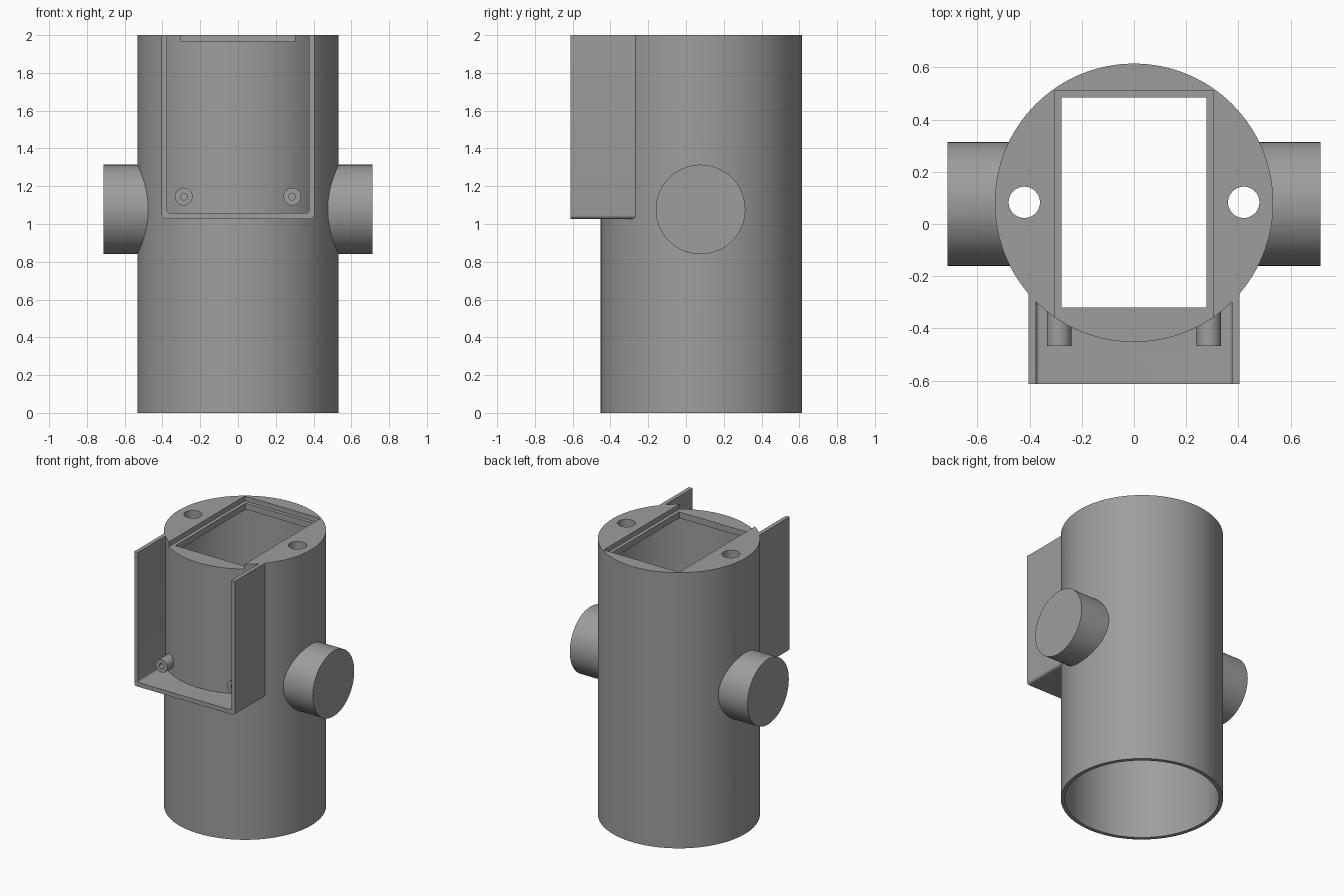
import bpy, bmesh, math
from mathutils import Matrix, Vector

if "Cube" in bpy.data.objects:
    bpy.data.objects.remove(bpy.data.objects["Cube"])

CY = 0.081          # y of the tube axis
grey = bpy.data.materials.new("mid grey")
grey.diffuse_color = (0.34, 0.34, 0.34, 1)
grey.use_nodes = True
grey.node_tree.nodes["Principled BSDF"].inputs["Base Color"].default_value = grey.diffuse_color


def add_object(name, bm):
    bmesh.ops.recalc_face_normals(bm, faces=bm.faces)
    me = bpy.data.meshes.new(name)
    bm.to_mesh(me)
    bm.free()
    me.materials.append(grey)
    ob = bpy.data.objects.new(name, me)
    bpy.context.collection.objects.link(ob)
    return ob


def cylinder(name, radius, start, end, segments=48):
    """Solid cylinder between two points."""
    a, b = Vector(start), Vector(end)
    rot = (b - a).to_track_quat('Z', 'Y').to_matrix().to_4x4()
    bm = bmesh.new()
    bmesh.ops.create_cone(bm, cap_ends=True, segments=segments, radius1=radius,
                          radius2=radius, depth=(b - a).length,
                          matrix=Matrix.Translation((a + b) / 2) @ rot)
    return add_object(name, bm)


def box(name, lo, hi):
    lo, hi = Vector(lo), Vector(hi)
    bm = bmesh.new()
    bmesh.ops.create_cube(bm, size=1, matrix=Matrix.Translation((lo + hi) / 2)
                          @ Matrix.Diagonal((*(hi - lo), 1)))
    return add_object(name, bm)


def tray_block(name, half, z0, z1, y0, y1, r):
    """Block with rounded lower corners, extruded along y."""
    pts = [(half, z1), (-half, z1)]
    for cx, a0 in ((-half + r, math.pi), (half - r, 1.5 * math.pi)):
        for i in range(7):
            a = a0 + i * math.pi / 12
            pts.append((cx + r * math.cos(a), z0 + r + r * math.sin(a)))
    bm = bmesh.new()
    face = bm.faces.new([bm.verts.new((x, y0, z)) for x, z in pts])
    ext = bmesh.ops.extrude_face_region(bm, geom=[face])
    verts = [g for g in ext["geom"] if isinstance(g, bmesh.types.BMVert)]
    bmesh.ops.translate(bm, vec=(0, y1 - y0, 0), verts=verts)
    return add_object(name, bm)


def combine(target, tool, operation):
    mod = target.modifiers.new("bool", 'BOOLEAN')
    mod.operation, mod.object, mod.solver = operation, tool, 'EXACT'
    bpy.context.view_layer.objects.active = target
    bpy.ops.object.modifier_apply(modifier=mod.name)
    bpy.data.objects.remove(tool, do_unlink=True)


# Main tube, solid at first
body = cylinder("tube_housing", 0.533, (0, CY, 0), (0, CY, 2), 128)

# Open-fronted bracket with side walls and floor
bracket = tray_block("bracket", 0.404, 1.027, 2.0, -0.612, -0.1, 0.02)
combine(bracket, tray_block("bracket_cutter", 0.375, 1.058, 2.2, -0.8, 0.1, 0.014),
        'DIFFERENCE')
combine(body, bracket, 'UNION')

# Side pegs and screw bosses
for s in (-1, 1):
    combine(body, cylinder("side_peg", 0.237, (s * 0.3, 0.077, 1.077),
                           (s * 0.713, 0.077, 1.077), 80), 'UNION')
    combine(body, cylinder("screw_boss", 0.047, (s * 0.287, -0.25, 1.145),
                           (s * 0.287, -0.467, 1.145), 32), 'UNION')

# Hollow inside, leaving a thin wall and a top plate
combine(body, cylinder("bore_cutter", 0.506, (0, CY, -0.2), (0, CY, 1.92), 128),
        'DIFFERENCE')

# Rectangular opening and the shallow slot above it, open to the front
combine(body, box("opening_cutter", (-0.278, -0.32, 1.7), (0.278, 0.485, 2.2)), 'DIFFERENCE')
combine(body, box("slot_cutter", (-0.303, -0.7, 1.965), (0.303, 0.511, 2.2)), 'DIFFERENCE')

# Round holes in the top plate and screw holes in the bosses
for s in (-1, 1):
    combine(body, cylinder("top_hole_cutter", 0.06, (s * 0.42, 0.083, 1.8),
                           (s * 0.42, 0.083, 2.2), 40), 'DIFFERENCE')
    combine(body, cylinder("screw_hole_cutter", 0.018, (s * 0.287, -0.385, 1.145),
                           (s * 0.287, -0.6, 1.145), 24), 'DIFFERENCE')

# Smooth curved walls, keep edges sharp
bpy.ops.object.select_all(action='DESELECT')
body.select_set(True)
bpy.context.view_layer.objects.active = body
bpy.ops.object.shade_smooth_by_angle(angle=math.radians(30))
